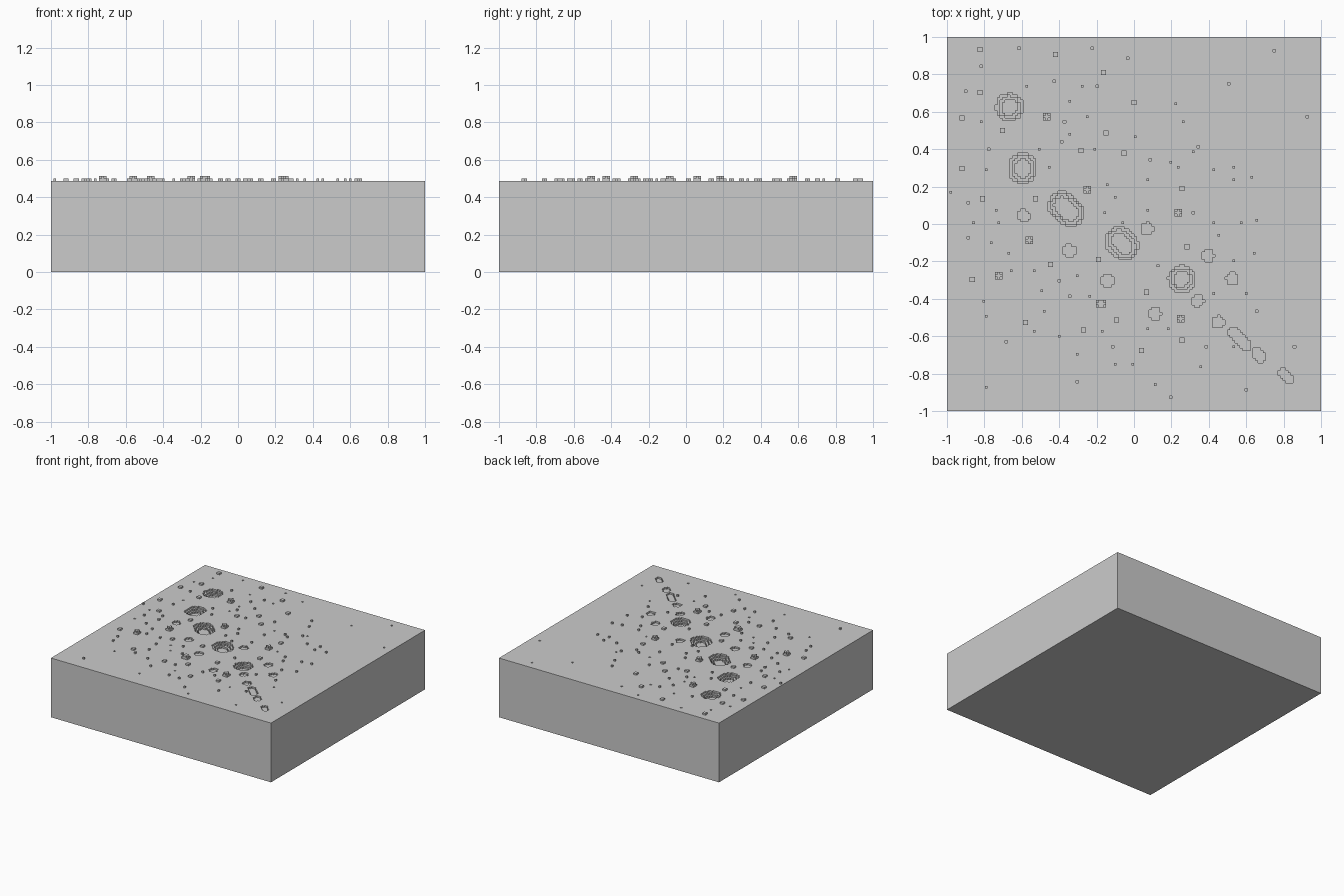
import bpy, bmesh, math

N = 148                # cells along each side
C = 2.0 / N            # cell size
BASE = 36              # slab height in cells
H = [[BASE] * N for _ in range(N)]


def pairs(a):
    return list(zip(a[::2], a[1::2]))


def bump(x, y, w, d, h=1):
    """Raised block of w x d cells centred near (x, y)."""
    i0 = round((x + 1) / C - w / 2)
    j0 = round((y + 1) / C - d / 2)
    for i in range(i0, i0 + w):
        for j in range(j0, j0 + d):
            H[i][j] = BASE + h


def crater(x0, y0, x1, y1, rings):
    """Stepped pit, capsule shaped in plan; each radius goes one cell deeper."""
    dx, dy = x1 - x0, y1 - y0
    L = dx * dx + dy * dy or 1
    for i in range(N):
        x = -1 + (i + .5) * C
        for j in range(N):
            y = -1 + (j + .5) * C
            t = min(1, max(0, ((x - x0) * dx + (y - y0) * dy) / L))
            d = math.hypot(x - x0 - t * dx, y - y0 - t * dy)
            n = sum(d < r for r in rings)
            if n:
                H[i][j] = BASE - n


# single-cell bumps
for x, y in pairs([
        -.98, .17, -.82, .55, -.79, .29, -.73, .08, -.72, 0, -.86, 0, -.77, -.1, -.67, -.16,
        -.65, -.25, -.81, -.41, -.79, -.49, -.79, -.865, -.54, -.25, -.49, -.36, -.48, -.46,
        -.54, -.57, -.40, -.60, -.31, -.70, -.31, -.28, -.24, -.39, -.17, -.58, -.10, -.75,
        -.01, -.75, .07, -.56, .18, -.56, .36, -.76, .12, -.86, .53, -.66, .43, -.37, .60, -.37,
        .54, -.19, .64, -.15, .45, -.06, .43, .01, .58, .01, .66, .02, .54, .23, .63, .25,
        .42, .29, .53, .31, .32, .38, .26, .55, .22, .64, .2, .33, .08, .23, .01, .47, -.1, .14,
        -.14, .21, -.15, .06, -.06, .01, -.21, .40, -.25, .57, -.35, .48, -.34, .65, -.28, .74,
        -.57, .74, -.45, .31, -.51, .40, .24, .30, .07, .08, .13, -.22]):
    bump(x, y, 1, 1)

# two-cell bumps
for x, y in pairs([
        -.83, .93, -.42, .90, -.16, .815, -.82, .70, -.92, .57, -.70, .50, -.92, .30, -.81, .13,
        -.53, .13, -.29, .39, -.15, .49, -.05, .375, 0, .645, .25, .19, .285, -.125, .07, -.37,
        -.86, -.30, -.45, -.21, -.19, -.195, -.575, -.525, -.275, -.57, -.10, -.51,
        .04, -.67, .255, -.625]):
    bump(x, y, 2, 2)

# two-step rocks
for x, y, w in ((-.47, .58, 3), (-.255, .18, 3), (-.565, -.09, 3), (-.725, -.275, 3),
                (-.175, -.43, 4), (.23, .055, 3), (.247, -.505, 3)):
    off = C * (.5 if w == 4 else 0)
    bump(x, y, w, 3)
    bump(x, y, w, 1, 2)
    bump(x, y, w - 2, 3, 2)

# tiny pits
for x, y in pairs([
        -.82, .85, -.90, .71, -.62, .94, -.22, .94, -.04, .88, .75, .92, .51, .75, .92, .58,
        -.78, .40, -.88, .11, -.89, -.07, -.42, .77, -.2, .73, -.37, .55, -.38, .44, .09, .34,
        .35, .41, .32, .055, .65, -.47, .86, -.65, .60, -.89, .19, -.92, -.31, -.85, -.68, -.63,
        -.35, -.39, .39, -.66, -.40, -.31, -.12, -.66]):
    bump(x, y, 1, 1, -1)

# medium pits
for x, y in pairs([-.59, .045, -.345, -.145, -.14, -.305, .07, -.025, .395, -.17,
                   .525, -.295, .34, -.41, .11, -.48, .45, -.525]):
    crater(x, y, x, y, (.033,))

# diagonal chain of pits
for seg in ((.53, -.58, .60, -.65), (.655, -.685, .68, -.715), (.80, -.80, .83, -.83)):
    crater(*seg, (.026,))

# large bowls
for seg in ((-.665, .625, -.665, .625), (-.595, .29, -.595, .305), (-.385, .10, -.34, .06),
            (-.08, -.09, -.05, -.12), (.255, -.295, .255, -.295)):
    crater(*seg, (.073, .058, .042))

# turn the height field into one closed mesh
bm = bmesh.new()
cache = {}


def v(i, j, k):
    if (i, j, k) not in cache:
        cache[i, j, k] = bm.verts.new((-1 + i * C, -1 + j * C, k * C))
    return cache[i, j, k]


def face(*pts):
    bm.faces.new([v(*p) for p in pts])


for i in range(N):
    for j in range(N):
        h = H[i][j]
        face((i, j, h), (i + 1, j, h), (i + 1, j + 1, h), (i, j + 1, h))
        if i + 1 < N:
            g = H[i + 1][j]
            for k in range(min(g, h), max(g, h)):
                q = [(i + 1, j, k), (i + 1, j + 1, k), (i + 1, j + 1, k + 1), (i + 1, j, k + 1)]
                face(*(q if h > g else q[::-1]))
        if j + 1 < N:
            g = H[i][j + 1]
            for k in range(min(g, h), max(g, h)):
                q = [(i + 1, j + 1, k), (i, j + 1, k), (i, j + 1, k + 1), (i + 1, j + 1, k + 1)]
                face(*(q if h > g else q[::-1]))

# slab sides and underside
rim = ([(i, 0) for i in range(N)] + [(N, j) for j in range(N)] +
       [(i, N) for i in range(N, 0, -1)] + [(0, j) for j in range(N, 0, -1)])
for a, b in zip(rim, rim[1:] + rim[:1]):
    face((*a, 0), (*b, 0), (*b, BASE), (*a, BASE))
face(*[(*p, 0) for p in reversed(rim)])

mesh = bpy.data.meshes.new("cratered_slab")
bm.to_mesh(mesh)
bm.free()
mat = bpy.data.materials.new("stone grey")
mat.diffuse_color = (.6, .6, .6, 1)
mesh.materials.append(mat)
slab = bpy.data.objects.new("cratered_slab", mesh)
bpy.context.collection.objects.link(slab)
